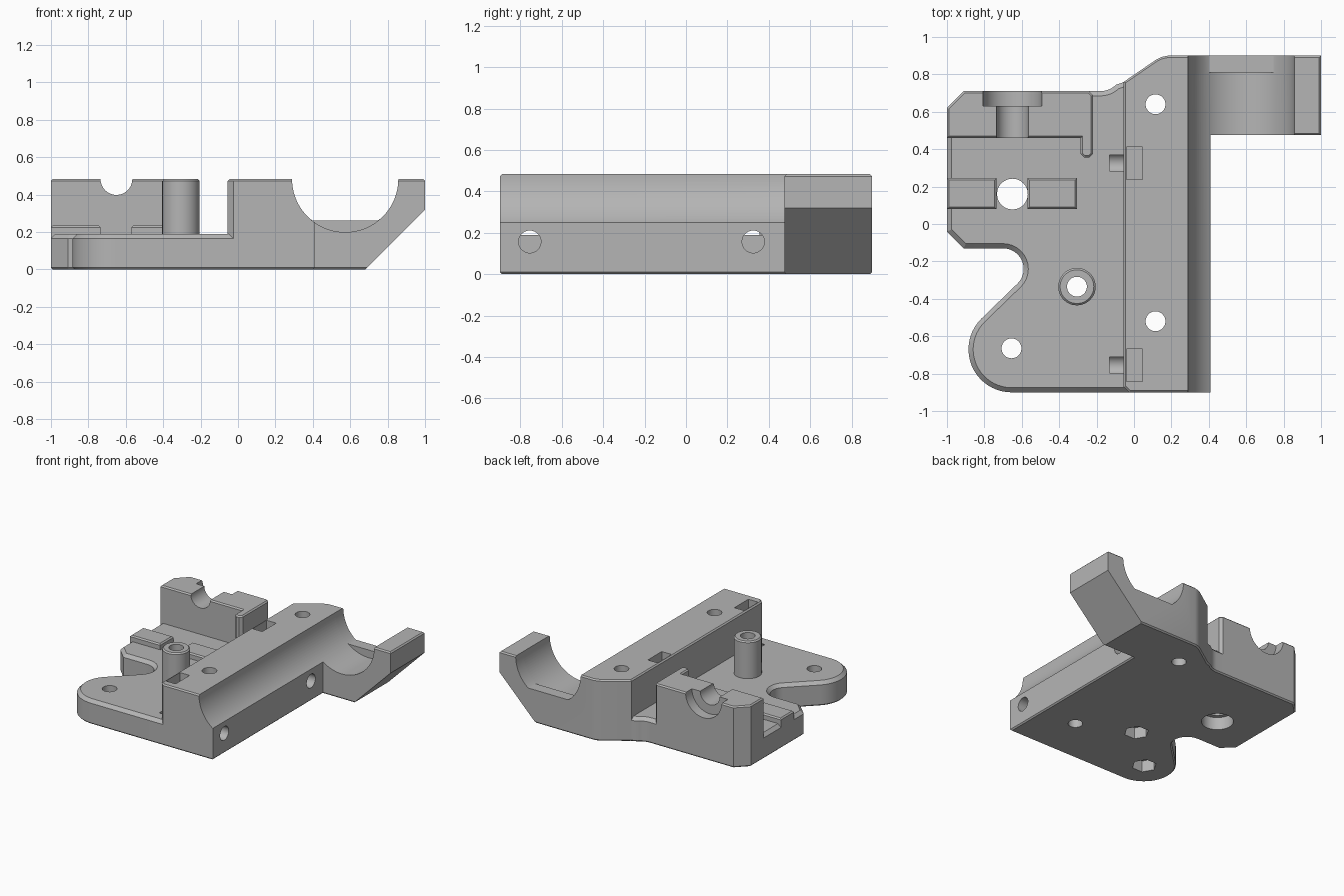
import bpy
import bmesh
from math import cos, sin, radians

cube = bpy.data.objects.get("Cube")
if cube:
    bpy.data.objects.remove(cube, do_unlink=True)

grey = bpy.data.materials.new("matte_grey")
grey.use_nodes = True
COLOUR = (0.46, 0.46, 0.46, 1)
grey.diffuse_color = COLOUR
bsdf = next(n for n in grey.node_tree.nodes if n.type == 'BSDF_PRINCIPLED')
bsdf.inputs["Base Color"].default_value = COLOUR

TOP = 0.483      # top of the tall parts
DECK = 0.19      # top of the base plate
EDGE = 0.01      # small edge chamfer


def arc(cx, cy, r, start, end, n):
    """Points on an arc, angles in degrees."""
    steps = [radians(start + (end - start) * i / n) for i in range(n + 1)]
    return [(cx + r * cos(a), cy + r * sin(a)) for a in steps]


def circle(cx, cy, r, n=48):
    return arc(cx, cy, r, 0, 360, n)[:-1]


def rect(x0, x1, y0, y1):
    return [(x0, y0), (x1, y0), (x1, y1), (x0, y1)]


def prism(name, pts, lo, hi, axis='z', top=0, bottom=0):
    """Extrude an outline along an axis, with chamfered end edges."""
    place = {'z': lambda a, b, h: (a, b, h),
             'y': lambda a, b, h: (a, h, b),
             'x': lambda a, b, h: (h, a, b)}[axis]
    bm = bmesh.new()
    ends = [bm.faces.new([bm.verts.new(place(a, b, h)) for a, b in pts])
            for h in (lo, hi)]
    low, high = [list(f.verts) for f in ends]
    for i in range(len(pts)):
        j = (i + 1) % len(pts)
        bm.faces.new([low[i], low[j], high[j], high[i]])
    bmesh.ops.recalc_face_normals(bm, faces=bm.faces[:])
    rims = [list(f.edges) for f in ends]
    for rim, size in zip(rims, (bottom, top)):
        if size:
            bmesh.ops.bevel(bm, geom=rim, offset=size, segments=1,
                            affect='EDGES', clamp_overlap=False)
    bmesh.ops.recalc_face_normals(bm, faces=bm.faces[:])
    mesh = bpy.data.meshes.new(name)
    bm.to_mesh(mesh)
    bm.free()
    mesh.materials.append(grey)
    obj = bpy.data.objects.new(name, mesh)
    bpy.context.collection.objects.link(obj)
    return obj


# Base plate with rounded ear, side notch and chamfered rim
outline = [(-1, 0.62), (-1, -0.04), (-0.91, -0.13)]
outline += arc(-0.70, -0.24, 0.11, 90, -45, 12)
outline += arc(-0.655, -0.67, 0.23, 135, 270, 20)
outline += [(0, -0.90), (0, 0.79), (-0.06, 0.757)]
outline += arc(-0.18, 0.83, 0.12, -45, -90, 6)
outline += [(-0.91, 0.71)]
body = prism("bracket_body", outline, 0, DECK, top=0.025, bottom=EDGE)

# Long rail and the cradle arm
rail_plan = [(-0.055, -0.87), (-0.025, -0.90), (0.41, -0.90), (0.41, 0.475),
             (1, 0.475), (1, 0.90), (0.18, 0.90), (0.15, 0.894), (0.12, 0.88),
             (-0.055, 0.76)]
rear_plan = [(-1, 0.46), (-0.285, 0.46), (-0.285, 0.375), (-0.265, 0.355),
             (-0.24, 0.355), (-0.22, 0.375), (-0.22, 0.69), (-0.24, 0.71),
             (-0.91, 0.71), (-1, 0.62)]
solids = [
    prism("rail", rail_plan, 0, TOP, top=EDGE, bottom=EDGE),
    prism("rear_block", rear_plan, 0, TOP, top=EDGE, bottom=EDGE),
    prism("post", circle(-0.305, -0.335, 0.10), 0.1, TOP, top=EDGE),
    prism("outer_pad", rect(-1, -0.735, 0.08, 0.245), 0.1, 0.235, top=EDGE),
    prism("inner_pad", rect(-0.57, -0.305, 0.08, 0.245), 0.1, 0.235, top=EDGE),
]

# Cradle bore, with a flat stop lip at the back end
bore = circle(0.573, TOP, 0.284, 96)
lip = [(x, max(z, 0.26)) for x, z in bore]
cutters = [
    prism("bore_cutter", bore, -1, 0.81, 'y'),
    prism("lip_cutter", lip, 0.80, 1, 'y'),
    prism("arm_slope_cutter", [(0.66, -0.02), (1.02, 0.34), (1.02, -0.02)],
          0.3, 1, 'y'),
    # Stepped half-round groove in the rear block
    prism("groove_cutter", circle(-0.65, TOP, 0.085), 0.40, 0.65, 'y'),
    prism("wide_groove_cutter", circle(-0.65, TOP, 0.157), 0.63, 0.75, 'y'),
    # Large plate hole with a wider recess underneath
    prism("large_hole_cutter", circle(-0.65, 0.16, 0.082), -0.1, 0.3),
    prism("recess_cutter", circle(-0.65, 0.16, 0.115), -0.1, 0.1),
]

# Screw holes, with hexagonal pockets underneath the post and the ear
for x, y, pocket in ((0.115, 0.64, False), (0.115, -0.52, False),
                     (-0.305, -0.335, True), (-0.655, -0.665, True)):
    cutters.append(prism("screw_cutter", circle(x, y, 0.053), -0.1, 0.6))
    if pocket:
        cutters.append(prism("hex_cutter", circle(x, y, 0.09, 6), -0.1, 0.09))

# Cross holes through the rail, each with a nut slot from above
for y in (0.325, -0.755):
    cutters.append(prism("cross_cutter", circle(y, 0.157, 0.054), -0.13, 0.5, 'x'))
    cutters.append(prism("nut_cutter", rect(-0.04, 0.045, y - 0.087, y + 0.087),
                         0.08, 0.6))

# Merge the solids and cut the openings
bpy.ops.object.select_all(action='DESELECT')
bpy.context.view_layer.objects.active = body
body.select_set(True)
for operation, tools in (('UNION', solids), ('DIFFERENCE', cutters)):
    for tool in tools:
        mod = body.modifiers.new(tool.name, 'BOOLEAN')
        mod.operation = operation
        mod.solver = 'EXACT'
        mod.object = tool
        bpy.ops.object.modifier_apply(modifier=mod.name)
        bpy.data.objects.remove(tool, do_unlink=True)

bpy.ops.object.shade_smooth_by_angle(angle=radians(25))
